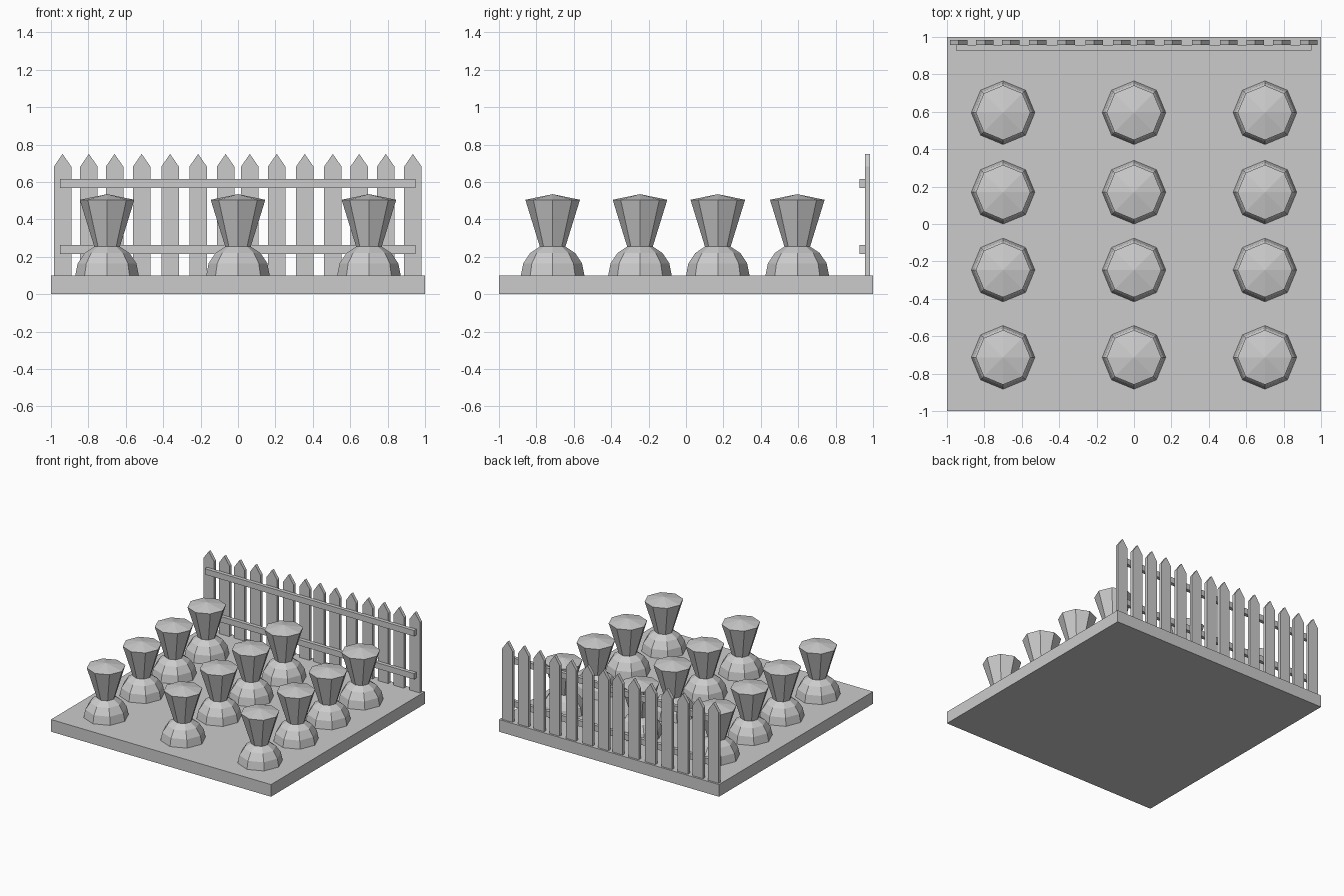
import bpy, bmesh
from math import cos, sin, pi

if "Cube" in bpy.data.objects:
    bpy.data.objects.remove(bpy.data.objects["Cube"])


def make_object(name, bm):
    bmesh.ops.recalc_face_normals(bm, faces=bm.faces)
    mesh = bpy.data.meshes.new(name)
    bm.to_mesh(mesh)
    bm.free()
    obj = bpy.data.objects.new(name, mesh)
    bpy.context.collection.objects.link(obj)
    return obj


def box(name, lo, hi):
    bm = bmesh.new()
    bmesh.ops.create_cube(bm, size=1)
    for v in bm.verts:
        v.co = [l + (c + 0.5) * (h - l) for c, l, h in zip(v.co, lo, hi)]
    return make_object(name, bm)


def lathe(name, profile, sides=8):
    """Faceted revolve of (radius, z) points; radius 0 gives a pole."""
    bm = bmesh.new()
    rings = []
    for r, z in profile:
        n = sides if r else 1
        rings.append([bm.verts.new((r * cos(2 * pi * i / sides),
                                    r * sin(2 * pi * i / sides), z)) for i in range(n)])
    for a, b in zip(rings, rings[1:]):
        for i in range(sides):
            j = (i + 1) % sides
            quad = [a[i % len(a)], a[j % len(a)], b[j % len(b)], b[i % len(b)]]
            bm.faces.new(list(dict.fromkeys(quad)))
    if len(rings[0]) > 1:
        bm.faces.new(rings[0])
    return make_object(name, bm)


def place(source, name, loc):
    obj = bpy.data.objects.new(name, source.data)
    obj.location = loc
    bpy.context.collection.objects.link(obj)


# Ground slab
box("ground_slab", (-1, -1, 0), (1, 1, 0.1))

# Plants: faceted soil mound with a flared leafy top
R = 0.17
mound_profile = [(R * cos(i * pi / 8), R * sin(i * pi / 8)) for i in range(4)] + [(0, R)]
mound = lathe("soil_mound", mound_profile)
leaves = lathe("plant_top", [(0.064, 0.14), (0.146, 0.405), (0, 0.435)])
spots = [(x, y, 0.1) for x in (-0.7, 0, 0.7) for y in (-0.713, -0.246, 0.17, 0.595)]
mound.location = leaves.location = spots[0]
for spot in spots[1:]:
    place(mound, "soil_mound", spot)
    place(leaves, "plant_top", spot)

# Fence pickets with pointed tops, slightly uneven spacing
bm = bmesh.new()
outline = [(-0.047, 0.1), (0.047, 0.1), (0.047, 0.682), (0, 0.75), (-0.047, 0.682)]
face = bm.faces.new([bm.verts.new((x, 0.958, z)) for x, z in outline])
ext = bmesh.ops.extrude_face_region(bm, geom=[face])
for v in ext["geom"]:
    if isinstance(v, bmesh.types.BMVert):
        v.co.y = 0.984
picket = make_object("fence_picket", bm)
picket_x = [-0.938, -0.797, -0.66, -0.515, -0.363, -0.213, -0.066,
            0.063, 0.207, 0.357, 0.507, 0.648, 0.79, 0.935]
picket.location.x = picket_x[0]
for x in picket_x[1:]:
    place(picket, "fence_picket", (x, 0, 0))

# Fence rails
for name, z in (("fence_rail_lower", 0.214), ("fence_rail_upper", 0.568)):
    box(name, (-0.952, 0.928, z), (0.95, 0.958, z + 0.048))
